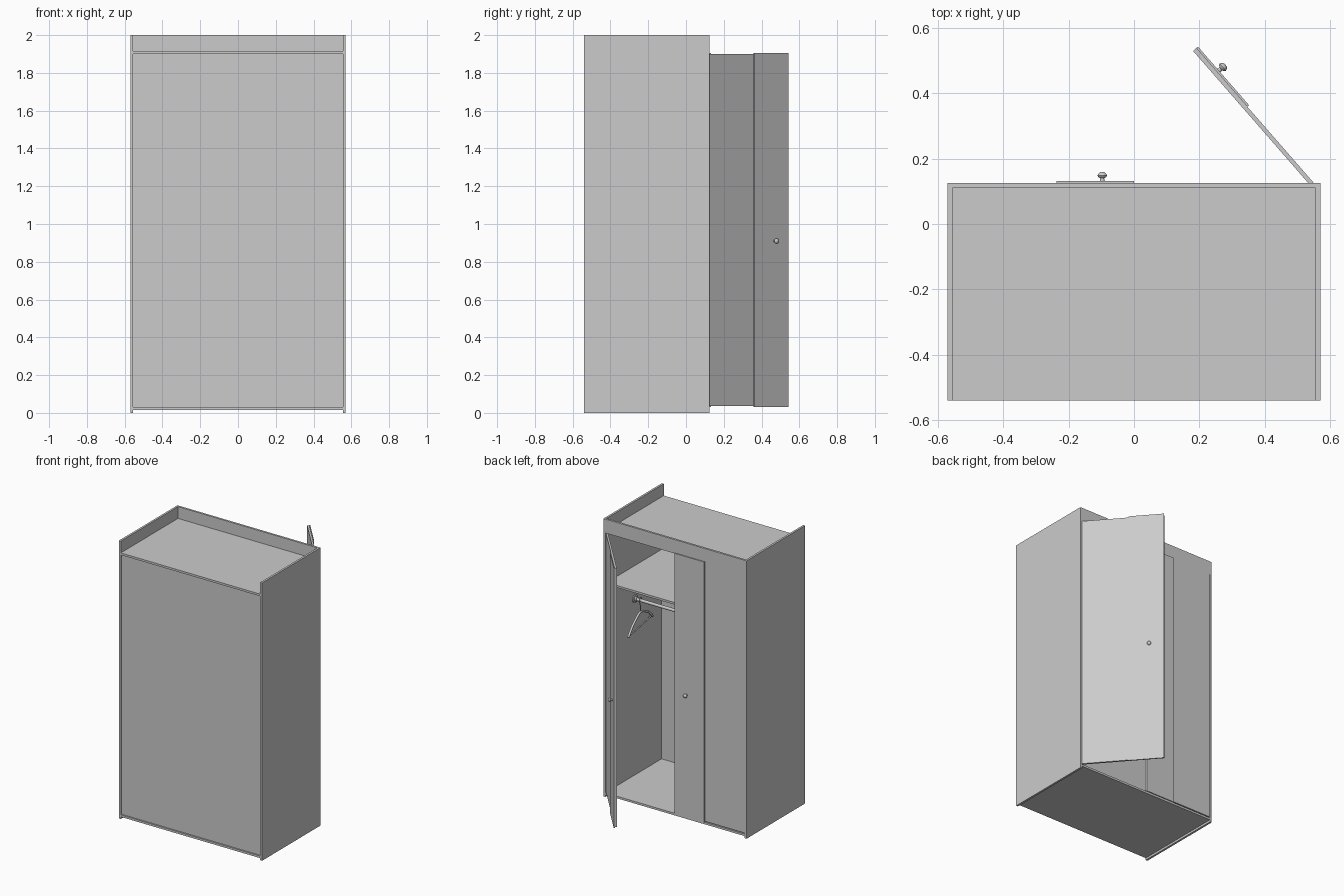
import bpy, bmesh, math
from mathutils import Matrix, Vector

cube = bpy.data.objects.get("Cube")
if cube:
    bpy.data.objects.remove(cube, do_unlink=True)

HALF_W, BACK, FRONT, T = 0.57, -0.54, 0.125, 0.015
INNER = HALF_W - T
ROD_Y, ROD_Z = -0.21, 1.30


def add_object(name, data, matrix=Matrix()):
    obj = bpy.data.objects.new(name, data)
    bpy.context.collection.objects.link(obj)
    obj.matrix_world = matrix
    return obj


def box(name, x, y, z, matrix=Matrix()):
    """Box from three (low, high) ranges."""
    bm = bmesh.new()
    bmesh.ops.create_cube(bm, size=1)
    for v in bm.verts:
        for i, (lo, hi) in enumerate((x, y, z)):
            v.co[i] = lo if v.co[i] < 0 else hi
    mesh = bpy.data.meshes.new(name)
    bm.to_mesh(mesh)
    bm.free()
    return add_object(name, mesh, matrix)


def lathe(name, profile, matrix, steps=16):
    """Spin (radius, height) points round the local z axis."""
    bm = bmesh.new()
    verts = [bm.verts.new((r, 0, h)) for r, h in profile]
    edges = [bm.edges.new(pair) for pair in zip(verts, verts[1:])]
    bmesh.ops.spin(bm, geom=verts + edges, cent=(0, 0, 0), axis=(0, 0, 1),
                   angle=math.tau, steps=steps)
    bmesh.ops.remove_doubles(bm, verts=bm.verts, dist=1e-5)
    bmesh.ops.recalc_face_normals(bm, faces=bm.faces)
    for f in bm.faces:
        f.smooth = True
    for e in bm.edges:
        e.smooth = len(e.link_faces) == 2 and e.calc_face_angle() < 0.7
    mesh = bpy.data.meshes.new(name)
    bm.to_mesh(mesh)
    bm.free()
    return add_object(name, mesh, matrix)


def wire(name, points, radius, matrix, kind="POLY", closed=False):
    curve = bpy.data.curves.new(name, "CURVE")
    curve.dimensions = "3D"
    curve.bevel_depth = radius
    curve.bevel_resolution = 2
    curve.use_fill_caps = True
    spline = curve.splines.new(kind)
    spline.points.add(len(points) - 1)
    for p, co in zip(spline.points, points):
        p.co = (*co, 1)
    spline.use_cyclic_u = closed
    return add_object(name, curve, matrix)


# Carcass
for side, s in (("left", 1), ("right", -1)):
    box(f"{side}_side_panel", sorted((s * INNER, s * HALF_W)), (BACK, FRONT), (0, 2))
across = (-INNER, INNER)
box("bottom_panel", across, (BACK, FRONT), (0.015, 0.03))
box("top_panel", across, (BACK, FRONT), (1.90, 1.915))
box("top_fascia", across, (FRONT - T, FRONT), (1.905, 2))
box("rear_panel", across, (-0.53, -0.515), (0.03, 1.90))
box("inner_shelf", across, (-0.515, 0.108), (1.522, 1.537))


# Doors: hinge at the local origin, leaf running along s * x
def door(name, s, hinge, angle):
    m = Matrix.Translation(hinge) @ Matrix.Rotation(angle, 4, "Z")
    width, thick = 0.553, 0.013

    def span(a, b):
        return sorted((s * a, s * b))
    box(name + "_leaf", span(0, width), (0, thick), (0.037, 1.90), m)
    box(name + "_overlay", span(width - 0.237, width), (thick, thick + 0.007),
        (0.03, 1.905), m)
    knob = [(0, 0), (0.007, 0), (0.006, 0.008), (0.012, 0.011), (0.0145, 0.016),
            (0.012, 0.022), (0.007, 0.026), (0, 0.027)]
    lathe(name + "_knob", knob,
          m @ Matrix.Translation((s * (width - 0.097), thick + 0.007, 0.91))
          @ Matrix.Rotation(-math.pi / 2, 4, "X"))


door("closed_door", 1, (-0.553, 0.112, 0), 0)
door("open_door", -1, (0.544, 0.112, 0), math.radians(-48.9))

# Hanging rail and its end sockets
along_x = Matrix.Rotation(math.pi / 2, 4, "Y")
rail = [(0, -INNER), (0.011, -INNER), (0.011, INNER), (0, INNER)]
lathe("hanging_rail", rail, Matrix.Translation((0, ROD_Y, ROD_Z)) @ along_x)
socket = [(0, 0), (0.028, 0), (0.028, 0.006), (0.017, 0.008), (0.017, 0.02), (0, 0.02)]
for side, s in (("left", 1), ("right", -1)):
    lathe(f"{side}_rail_socket", socket,
          Matrix.Translation((s * INNER, ROD_Y, ROD_Z))
          @ Matrix.Rotation(-s * math.pi / 2, 4, "Y"))

# Clothes hanger, drawn in its own y-z plane with the rail at the origin
place = Matrix.Translation((0.51, ROD_Y, ROD_Z)) @ Matrix.Rotation(math.radians(10), 4, "Z")
hook = [(0, 0.016 * math.cos(a), 0.004 + 0.016 * math.sin(a))
        for a in (math.radians(200 - 22 * i) for i in range(11))]
hook += [(0, 0.004, -0.03), (0, 0, -0.045), (0, 0, -0.09)]
wire("hanger_hook", hook, 0.003, place)
half = [(0.03, -0.09), (0.08, -0.112), (0.13, -0.14), (0.165, -0.168), (0.185, -0.19)]
shoulders = [(0, -y, z) for y, z in reversed(half)] + [(0, 0, -0.084)]
shoulders += [(0, y, z) for y, z in half]
wire("hanger_shoulders", shoulders, 0.008, place)
wire("hanger_bar", [(0, -0.178, -0.183), (0, 0.178, -0.183)], 0.005, place)
